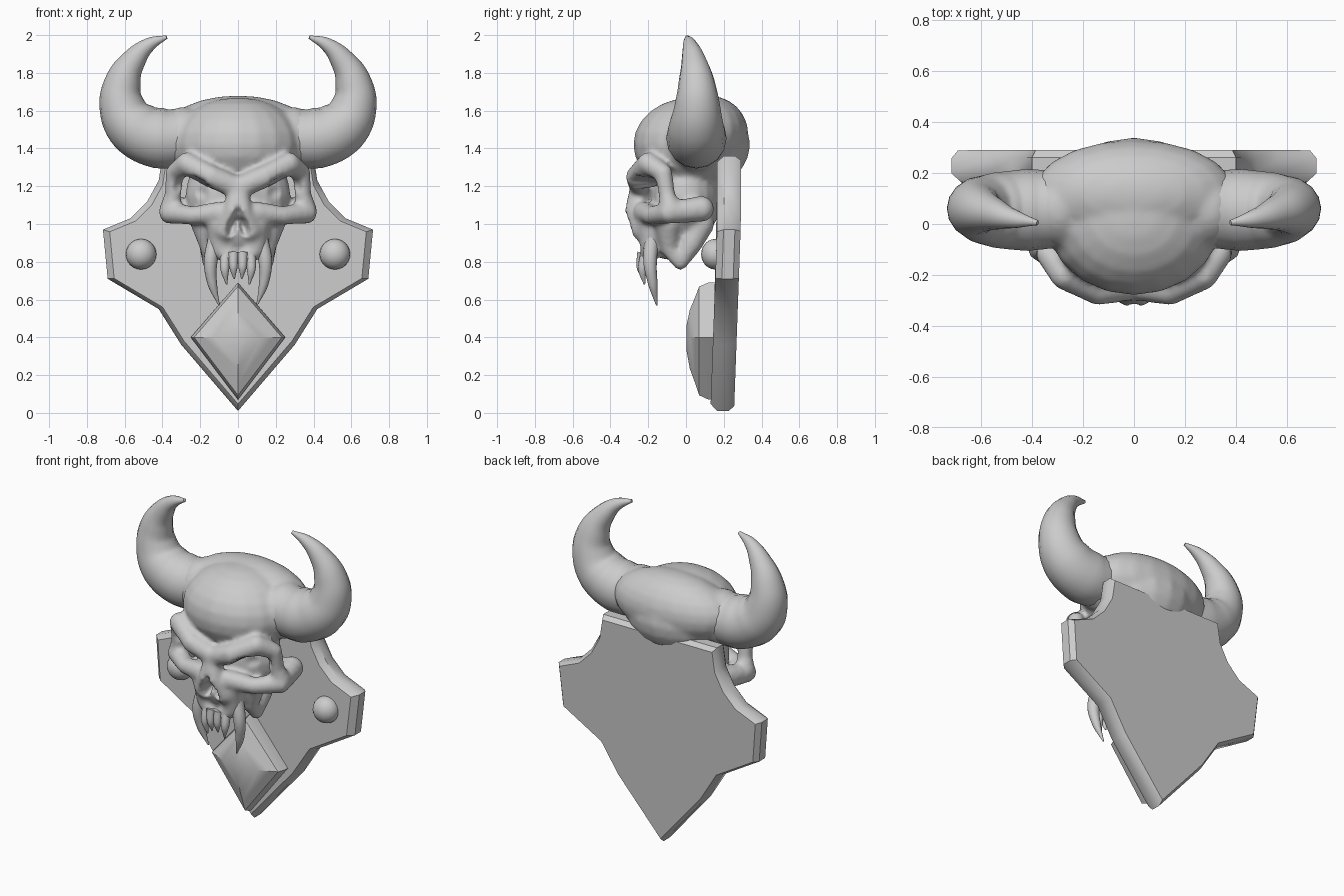
import bpy, bmesh, math
from mathutils import Vector, Matrix

if "Cube" in bpy.data.objects:
    bpy.data.objects.remove(bpy.data.objects["Cube"])

stone = bpy.data.materials.new("grey stone")
stone.use_nodes = True
GREY = (0.6, 0.6, 0.6, 1)
stone.diffuse_color = GREY
stone.node_tree.nodes["Principled BSDF"].inputs["Base Color"].default_value = GREY

# Unit ball that every rounded mass is copied from
seed = bmesh.new()
bmesh.ops.create_uvsphere(seed, u_segments=20, v_segments=12, radius=1)
ball = bpy.data.meshes.new("ball")
seed.to_mesh(ball)
seed.free()


def activate(obj):
    bpy.ops.object.select_all(action='DESELECT')
    obj.select_set(True)
    bpy.context.view_layer.objects.active = obj


def finish(name, bm, angle=30):
    mesh = bpy.data.meshes.new(name)
    bm.to_mesh(mesh)
    bm.free()
    mesh.materials.append(stone)
    obj = bpy.data.objects.new(name, mesh)
    bpy.context.collection.objects.link(obj)
    activate(obj)
    bpy.ops.object.shade_smooth_by_angle(angle=math.radians(angle))
    return obj


def ellipsoid(bm, centre, radii):
    piece = ball.copy()
    piece.transform(Matrix.Translation(centre) @ Matrix.Diagonal((*radii, 1)))
    bm.from_mesh(piece)
    bpy.data.meshes.remove(piece)


def ridge(bm, points, steps=4):
    """Mirrored row of overlapping balls along a path of (x, y, z, radius)."""
    for a, b in zip(points, points[1:]):
        for i in range(steps + 1):
            x, y, z, r = Vector(a).lerp(Vector(b), i / steps)
            for side in (1, -1):
                ellipsoid(bm, (side * x, y, z), (r, r, r))


def sink(mesh, centre, radii, tilt):
    """Press a mirrored pair of ellipsoidal hollows backwards into a mesh."""
    for side in (1, -1):
        middle = Vector((side * centre[0], centre[1], centre[2]))
        turn = Matrix.Rotation(-side * tilt, 3, 'Y')
        for vert in mesh.vertices:
            local = turn @ (vert.co - middle)
            x, y, z = (local[i] / radii[i] for i in range(3))
            if x * x + y * y + z * z < 1:
                vert.co.y = middle.y + radii[1] * math.sqrt(1 - x * x - z * z)


def modify(obj, kind, **settings):
    modifier = obj.modifiers.new(kind.lower(), kind)
    for key, value in settings.items():
        setattr(modifier, key, value)


def tusk(name, points, side):
    """Tapered round tube through points of (x, y, z, radius)."""
    curve = bpy.data.curves.new(name, 'CURVE')
    curve.dimensions = '3D'
    curve.bevel_depth = 1
    curve.bevel_resolution = 6
    curve.resolution_u = 6
    curve.use_fill_caps = True
    spline = curve.splines.new('BEZIER')
    spline.bezier_points.add(len(points) - 1)
    for knot, (x, y, z, r) in zip(spline.bezier_points, points):
        knot.co = (side * x, y, z)
        knot.radius = r
        knot.handle_left_type = knot.handle_right_type = 'AUTO'
    curve.materials.append(stone)
    obj = bpy.data.objects.new(name, curve)
    bpy.context.collection.objects.link(obj)
    activate(obj)
    bpy.ops.object.convert(target='MESH')
    bpy.ops.object.shade_smooth_by_angle(angle=math.radians(50))


def stack(name, outline, centre_z, layers, lean, angle):
    """Loft one (x, z) outline through layers of (scale, y)."""
    bm = bmesh.new()
    rings = []
    for scale, y in layers:
        rings.append([bm.verts.new((x * scale, y - lean * max(0, 1 - z),
                                    centre_z + (z - centre_z) * scale))
                      for x, z in outline])
    count = len(outline)
    for low, high in zip(rings, rings[1:]):
        for i in range(count):
            j = (i + 1) % count
            bm.faces.new((low[i], low[j], high[j], high[i]))
    bm.faces.new(rings[0])
    bm.faces.new(rings[-1])
    bmesh.ops.recalc_face_normals(bm, faces=bm.faces)
    finish(name, bm, angle)


# Wall shield
half = [(.3, .36), (.42, .55), (.69, .71), (.715, .97), (.57, 1.03),
        (.48, 1.12), (.42, 1.23), (.4, 1.36)]
outline = [(0, .01)] + half + [(-x, z) for x, z in reversed(half)]
stack("shield", outline, .75, [(.965, .29), (1, .26), (1, .2), (.95, .165)], .035, 35)

# Diamond boss on the lower shield
diamond = [(0, .07), (.25, .4), (0, .69), (-.25, .4)]
stack("diamond_boss", diamond, .4,
      [(1, .2), (1, .12), (.93, .07), (.75, .05), (.5, .02), (.2, .002)], 0, 25)

# Round studs
for side, label in ((1, "left"), (-1, "right")):
    bm = bmesh.new()
    ellipsoid(bm, (side * .513, .155, .84), (.081, .075, .081))
    finish(label + "_stud", bm)

# Skull mass: cranium, back, face core, temples
bm = bmesh.new()
ellipsoid(bm, (0, .03, 1.42), (.35, .31, .25))
ellipsoid(bm, (0, .12, 1.48), (.4, .21, .2))
ellipsoid(bm, (0, 0, 1.15), (.28, .19, .25))
ellipsoid(bm, (0, -.08, .98), (.2, .18, .17))
for side in (1, -1):
    ellipsoid(bm, (side * .29, .06, 1.45), (.14, .16, .17))
# Brow and outer eye rim
ridge(bm, [(0, -.24, 1.19, .06), (.14, -.26, 1.25, .06), (.27, -.2, 1.32, .06),
           (.335, -.12, 1.27, .05), (.345, -.1, 1.15, .045), (.36, -.08, 1.07, .06)])
# Cheekbone, front and rear
ridge(bm, [(.1, -.22, 1.06, .06), (.24, -.18, 1.045, .05), (.36, -.09, 1.06, .06),
           (.32, .08, 1.08, .07)])
# Nose bridge, muzzle and rear jaw
ridge(bm, [(0, -.24, 1.2, .055), (.02, -.27, 1.07, .055), (.07, -.23, .97, .06)])
ridge(bm, [(.09, -.19, 1, .08), (.09, -.18, .87, .06), (.04, -.21, .82, .04)])
ridge(bm, [(.18, -.1, 1, .07), (.155, -.09, .87, .045), (.15, -.03, .795, .04),
           (.15, .03, .9, .06), (.14, .08, 1, .07)])
skull = finish("skull", bm)
bpy.data.meshes.remove(ball)

# Fuse the skull, then press in eye sockets and nose hole
modify(skull, 'REMESH', mode='VOXEL', voxel_size=.014)
modify(skull, 'SMOOTH', factor=.5, iterations=5)
activate(skull)
bpy.ops.object.convert(target='MESH')
sink(skull.data, (.235, -.235, 1.175), (.105, .13, .075), -.35)
sink(skull.data, (.3, -.21, 1.19), (.055, .09, .06), 0)
sink(skull.data, (.028, -.32, .985), (.026, .11, .065), -.3)
sink(skull.data, (0, -.33, 1.04), (.024, .07, .05), 0)
modify(skull, 'SMOOTH', factor=.5, iterations=3)
bpy.ops.object.convert(target='MESH')
bpy.ops.object.shade_smooth()

# Horns, fangs and front teeth
horn = [(.28, .06, 1.46, .15), (.42, .055, 1.455, .16), (.55, .055, 1.515, .147),
        (.615, .06, 1.63, .12), (.607, .055, 1.76, .094), (.55, .04, 1.87, .064),
        (.47, .02, 1.95, .037), (.378, .005, 1.99, .01)]
fang = [(.12, -.18, .92, .04), (.145, -.19, .8, .036), (.135, -.175, .68, .025),
        (.1, -.155, .57, .004)]
outer_tooth = [(.065, -.21, .85, .03), (.07, -.23, .76, .024), (.06, -.22, .68, .004)]
inner_tooth = [(.025, -.23, .85, .028), (.024, -.24, .77, .022), (.02, -.23, .71, .004)]
for side, label in ((1, "left"), (-1, "right")):
    tusk(label + "_horn", horn, side)
    tusk(label + "_fang", fang, side)
    tusk(label + "_outer_tooth", outer_tooth, side)
    tusk(label + "_inner_tooth", inner_tooth, side)
